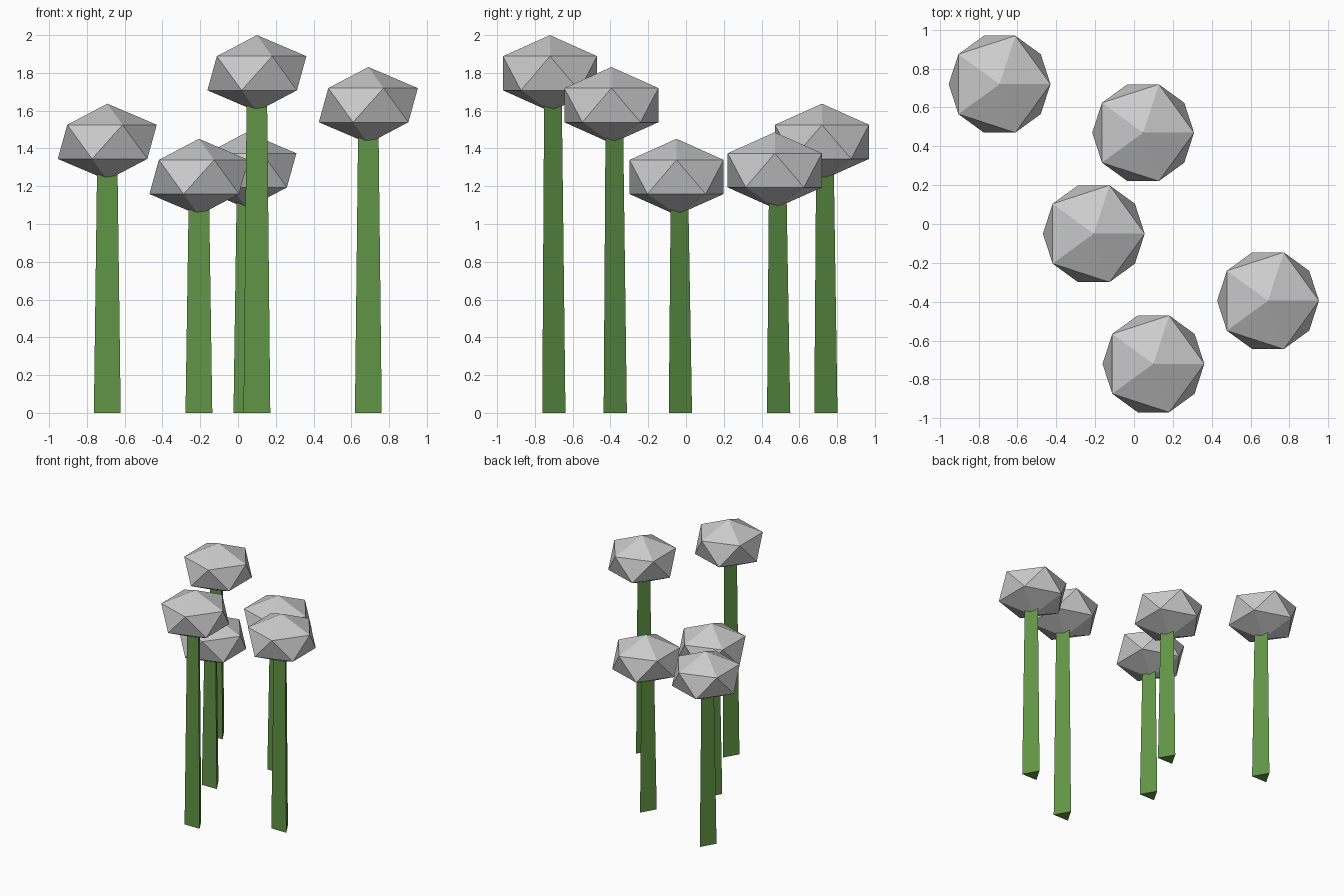
import bpy, math

if "Cube" in bpy.data.objects:
    bpy.data.objects.remove(bpy.data.objects["Cube"])

green = bpy.data.materials.new("stalk_green")
green.diffuse_color = (0.12, 0.30, 0.06, 1)
green.use_nodes = True
green.node_tree.nodes["Principled BSDF"].inputs["Base Color"].default_value = green.diffuse_color

HEAD_R, HEAD_H = 0.293, 0.202      # squashed icosahedron half sizes
BASE_R, TOP_R = 0.082, 0.062       # three-sided tapered stalk


def add_stalk(name, x, y, top):
    # flat side to the front, ridge to the back
    ring = [math.radians(90 + 120 * i) for i in range(3)]
    verts = [(r * math.cos(a), r * math.sin(a), z)
             for r, z in ((BASE_R, 0), (TOP_R, top)) for a in ring]
    faces = [(2, 1, 0), (3, 4, 5)]
    faces += [(i, (i + 1) % 3, (i + 1) % 3 + 3, i + 3) for i in range(3)]
    mesh = bpy.data.meshes.new(name)
    mesh.from_pydata(verts, [], faces)
    mesh.materials.append(green)
    obj = bpy.data.objects.new(name, mesh)
    obj.location = (x, y, 0)
    bpy.context.collection.objects.link(obj)


def add_head(name, x, y, z):
    bpy.ops.mesh.primitive_ico_sphere_add(subdivisions=1, radius=1, location=(x, y, z))
    obj = bpy.context.object
    obj.name = name
    obj.scale = (HEAD_R, HEAD_R, HEAD_H)


# x, y and head centre height of each plant
plants = [(0.10, -0.72, 1.798), (0.69, -0.395, 1.629), (-0.207, -0.05, 1.249),
          (0.047, 0.47, 1.284), (-0.692, 0.72, 1.435)]
for i, (x, y, z) in enumerate(plants, 1):
    add_stalk(f"stalk_{i}", x, y, z - 0.1)
    add_head(f"flower_head_{i}", x, y, z)
